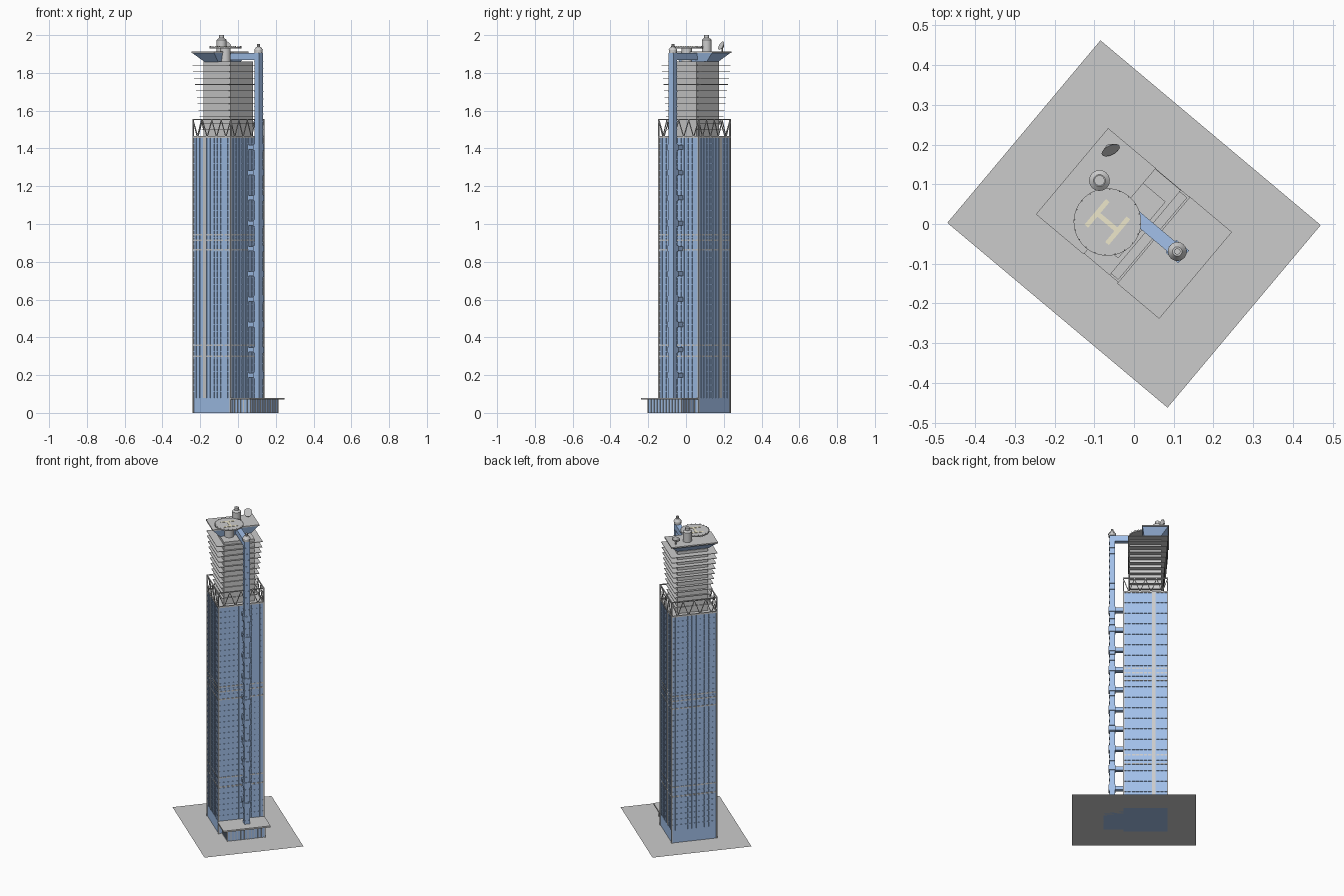
import bpy, bmesh, math
from mathutils import Matrix, Vector

if "Cube" in bpy.data.objects:
    bpy.data.objects.remove(bpy.data.objects["Cube"])

# The whole building is laid out in a local frame and turned on the site
TURN = Matrix.Rotation(math.radians(-40), 4, 'Z')
U0, U1, V0, V1 = -0.2, 0.065, -0.138, 0.142      # tower footprint
ROOF = 1.46


def material(name, rgb):
    m = bpy.data.materials.new(name)
    m.diffuse_color = (*rgb, 1)
    m.use_nodes = True
    m.node_tree.nodes["Principled BSDF"].inputs["Base Color"].default_value = m.diffuse_color
    return m


BLUE = material("blue_glass", (0.36, 0.53, 0.82))
TAN = material("pad_paint", (0.85, 0.80, 0.60))


class Part:
    """Collects simple solids into one named object."""

    def __init__(self, name, mat=None):
        self.name, self.mat, self.bm = name, mat, bmesh.new()

    def box(self, u0, u1, v0, v1, z0, z1):
        m = Matrix.Translation(((u0 + u1) / 2, (v0 + v1) / 2, (z0 + z1) / 2)) \
            @ Matrix.Diagonal((u1 - u0, v1 - v0, z1 - z0, 1))
        bmesh.ops.create_cube(self.bm, size=1, matrix=m)

    def bar(self, a, b, w):
        a, b = Vector(a), Vector(b)
        d = b - a
        m = Matrix.Translation((a + b) / 2) @ d.to_track_quat('Z', 'Y').to_matrix().to_4x4() \
            @ Matrix.Diagonal((w, w, d.length, 1))
        bmesh.ops.create_cube(self.bm, size=1, matrix=m)

    def cone(self, u, v, z0, z1, r0, r1, n=32, tilt=None):
        m = Matrix.Translation((u, v, (z0 + z1) / 2)) @ (tilt or Matrix())
        bmesh.ops.create_cone(self.bm, cap_ends=True, segments=n, radius1=r0,
                              radius2=r1, depth=z1 - z0, matrix=m)

    def done(self, smooth=False):
        self.bm.transform(TURN)
        me = bpy.data.meshes.new(self.name)
        self.bm.to_mesh(me)
        self.bm.free()
        ob = bpy.data.objects.new(self.name, me)
        bpy.context.collection.objects.link(ob)
        if self.mat:
            me.materials.append(self.mat)
        if smooth:
            bpy.context.view_layer.objects.active = ob
            ob.select_set(True)
            bpy.ops.object.shade_smooth_by_angle()
            ob.select_set(False)


# Ground plane
p = Part("ground")
bmesh.ops.create_grid(p.bm, x_segments=1, y_segments=1, size=0.5,
                      matrix=Matrix.Diagonal((0.724, 0.60, 1, 1)))
p.done()

# Glass shaft of the tower, and roof deck
p = Part("tower_glass", BLUE)
p.box(U0 + .004, U1 - .004, V0 + .004, V1 - .004, 0, ROOF - .004)
p.done()
p = Part("tower_roof_deck")
p.box(U0, U1, V0, V1, ROOF - .004, ROOF)
p.done()

# Vertical fins on the four faces
p = Part("facade_fins", BLUE)
N = 11
for i in range(1, N):
    u = U0 + (U1 - U0) * i / N
    v = V0 + (V1 - V0) * i / N
    w = .004 if i % 3 else .008
    for s in (V0, V1 - .005):
        p.box(u - w / 2, u + w / 2, s, s + .005, 0.08, ROOF - .004)
    for s in (U0, U1 - .005):
        p.box(s, s + .005, v - w / 2, v + w / 2, 0.08, ROOF - .004)
p.done()

# Floor bands wrapping the glass
p = Part("floor_bands", BLUE)
for i in range(38):
    z = 0.11 + i * 0.0355
    p.box(U0 + .002, U1 - .002, V0 + .002, V1 - .002, z, z + .005)
p.done()

# Grey corner posts, service strips and plant floor bands
p = Part("corner_posts")
for u in (U0, U1 - .008):
    for v in (V0, V1 - .008):
        p.box(u, u + .008, v, v + .008, 0, ROOF)
for v in (V0 - .001, V1 - .005):
    p.box(-.125, -.105, v, v + .006, .08, ROOF)
p.done()
p = Part("plant_floor_bands")
for z in (0.295, 0.355, 0.86, 0.91, 0.94):
    p.box(U0 + .001, U1 - .001, V0 + .001, V1 - .001, z, z + .008)
p.done()

# Open truss parapet round the roof
p = Part("parapet_truss")
e = .003
ring = [(U0 + e, V0 + e), (U1 - e, V0 + e), (U1 - e, V1 - e), (U0 + e, V1 - e)]
for k in range(4):
    a, b = Vector(ring[k]), Vector(ring[(k + 1) % 4])
    for z in (ROOF + .003, 1.553):
        p.bar((*a, z), (*b, z), .006)
    p.bar((*a, ROOF), (*a, 1.556), .006)
    for i in range(8):
        c, d = a.lerp(b, i / 8), a.lerp(b, (i + 1) / 8)
        z0, z1 = (ROOF, 1.55) if i % 2 else (1.55, ROOF)
        p.bar((*c, z0), (*d, z1), .004)
p.done()

# Crown core with floor plates that widen upward
p = Part("crown_core")
p.box(-.16, .025, -.092, .094, ROOF, 1.86)
p.done()
p = Part("crown_floor_plates")
M = 11
for i in range(M):
    t = i / (M - 1)
    z = 1.50 + t * 0.34
    h = .105 + t * .033
    p.box(-.165 - t * .035, .03 + t * .006, -h, h + .003, z - .001, z + .002)
p.done()

# Upper roof slab on a blue flared soffit
p = Part("upper_roof")
p.box(-.205, -.048, -.14, .143, 1.905, 1.913)
p.done()
p = Part("flared_soffit", BLUE)
bmesh.ops.create_cube(p.bm, size=1)
for v in p.bm.verts:
    top = v.co.z > 0
    v.co = ((-.2 if v.co.x < 0 else -.05) if top else (-.15 if v.co.x < 0 else -.06),
            math.copysign(.137 if top else .09, v.co.y), 1.905 if top else 1.855)
p.done()

# Helipad disc with low rim, legs and painted marking
PU, PV = Vector((-.067, .005, 0)).dot((.766, -.643, 0)), Vector((-.067, .005, 0)).dot((.643, .766, 0))
p = Part("helipad")
p.cone(PU, PV, 1.93, 1.937, .085, .085, 40)
p.cone(PU, PV, 1.86, 1.93, .028, .028, 20)
for i in range(20):
    a = i * math.tau / 20
    p.cone(PU + .083 * math.cos(a), PV + .083 * math.sin(a), 1.937, 1.942, .002, .002, 6)
p.done(True)
p = Part("helipad_marking", TAN)
for s in (-1, 1):
    p.box(PU + s * .034 - .006, PU + s * .034 + .006, PV - .042, PV + .042, 1.936, 1.939)
p.box(PU - .029, PU + .029, PV - .006, PV + .006, 1.936, 1.939)
p.done()

# Roof tank and dish
p = Part("roof_tank")
p.cone(-.137, .028, 1.912, 1.975, .026, .026)
p.cone(-.137, .028, 1.975, 1.984, .026, .015)
p.cone(-.137, .028, 1.984, 2.0, .013, .013, 16)
p.done(True)
p = Part("roof_dish")
tilt = Matrix.Rotation(math.radians(60), 4, 'Y') @ Matrix.Rotation(math.radians(20), 4, 'X')
p.cone(-.170, .107, 1.934, 1.948, .008, .025, 24, tilt)
p.cone(-.170, .107, 1.912, 1.94, .004, .004, 8)
p.done(True)

# External lift shaft with collars, brackets and top bridge
LU, LV = .128, .017
p = Part("lift_shaft", BLUE)
p.box(LU - .016, LU + .016, LV - .016, LV + .016, .08, 1.905)
for i in range(45):
    z = .1 + i * .04
    p.box(LU - .018, LU + .018, LV - .018, LV + .018, z, z + .004)
p.done()
p = Part("lift_brackets", BLUE)
for i in range(10):
    z = .2 + i * .134
    p.box(U1 - .005, LU, LV - .012, LV + .012, z - .012, z + .012)
    p.box(LU - .021, LU + .021, LV - .021, LV + .021, z - .016, z + .016)
p.done()
p = Part("lift_bridge", BLUE)
p.box(-.06, LU + .016, LV - .016, LV + .016, 1.868, 1.905)
p.done()
p = Part("lift_cap")
p.cone(LU, LV, 1.905, 1.92, .022, .022, 16)
p.cone(LU, LV, 1.92, 1.938, .024, .012, 16)
p.cone(LU, LV, 1.938, 1.952, .008, .008, 10)
p.done(True)

# Entrance podium: glass hall, mullions and overhanging roof
p = Part("podium_glass", BLUE)
p.box(U1 - .005, .178, -.112, .115, 0, .07)
p.done()
p = Part("podium_mullions")
for i in range(12):
    v = -.112 + i * .227 / 11
    p.box(.176, .182, v - .002, v + .002, 0, .07)
for i in range(6):
    u = .07 + i * .0215
    for v in (-.115, .114):
        p.box(u - .002, u + .002, v, v + .004, 0, .07)
p.done()
p = Part("podium_roof")
p.box(U1 - .002, .202, -.142, .143, .07, .08)
p.done()
